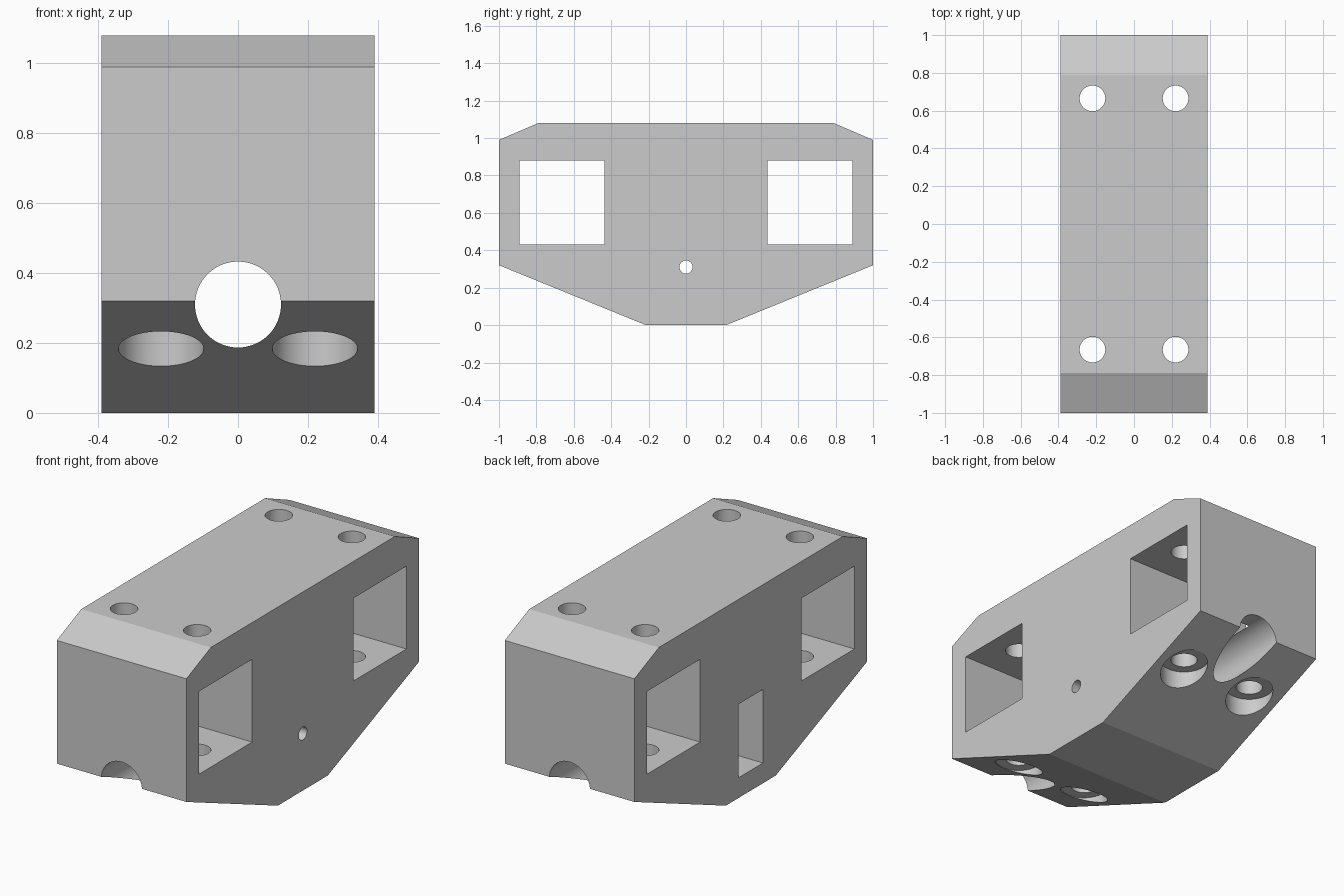
import bpy, bmesh, math
from mathutils import Matrix

cube = bpy.data.objects.get("Cube")
if cube:
    bpy.data.objects.remove(cube, do_unlink=True)

GREY = (0.6, 0.6, 0.6, 1)
mat = bpy.data.materials.new("plain grey")
mat.use_nodes = True
mat.diffuse_color = GREY
mat.node_tree.nodes["Principled BSDF"].inputs["Base Color"].default_value = GREY


def finish(name, bm):
    bmesh.ops.recalc_face_normals(bm, faces=bm.faces)
    mesh = bpy.data.meshes.new(name)
    bm.to_mesh(mesh)
    bm.free()
    mesh.materials.append(mat)
    obj = bpy.data.objects.new(name, mesh)
    bpy.context.collection.objects.link(obj)
    return obj


def prism(name, points, offset):
    """Extrude a closed outline of 3D points along an offset."""
    bm = bmesh.new()
    face = bm.faces.new([bm.verts.new(p) for p in points])
    new = bmesh.ops.extrude_face_region(bm, geom=[face], use_keep_orig=True)["geom"]
    bmesh.ops.translate(bm, vec=offset, verts=[v for v in new if isinstance(v, bmesh.types.BMVert)])
    return finish(name, bm)


def rod(name, radius, axis, center, length):
    """Cylinder along the named axis."""
    turn = {"X": Matrix.Rotation(math.pi / 2, 4, "Y"),
            "Y": Matrix.Rotation(math.pi / 2, 4, "X"),
            "Z": Matrix.Identity(4)}[axis]
    bm = bmesh.new()
    bmesh.ops.create_cone(bm, cap_ends=True, segments=64, radius1=radius, radius2=radius,
                          depth=length, matrix=Matrix.Translation(center) @ turn)
    return finish(name, bm)


# Block: chamfered side outline extruded across the width
HALF_W = 0.39
half = [(0.215, 0), (1, 0.32), (1, 0.99), (0.79, 1.08)]
outline = half + [(-y, z) for y, z in reversed(half)]
body = prism("carriage_block", [(-HALF_W, y, z) for y, z in outline], (2 * HALF_W, 0, 0))

cutters = []
BORE_Z = 0.31

# Square windows and the vertical bolt holes with counterbores below
for s in (-1, 1):
    window = [(-0.6, s * y, z) for y, z in
              ((0.435, 0.43), (0.89, 0.43), (0.89, 0.88), (0.435, 0.88))]
    cutters.append(prism("window_cutter", window, (1.2, 0, 0)))
    for x in (-0.22, 0.22):
        cutters.append(rod("bolt_hole_cutter", 0.068, "Z", (x, s * 0.665, 0.55), 1.4))
        cutters.append(rod("counterbore_cutter", 0.122, "Z", (x, s * 0.665, 0.0175), 0.435))

# Long bore, wedge-ended side pocket and the pin hole behind it
cutters.append(rod("bore_cutter", 0.123, "Y", (0, 0, BORE_Z), 2.4))
pocket = [(-0.6, -0.2), (0, -0.2), (0.2, 0), (0, 0.2), (-0.6, 0.2)]
cutters.append(prism("pocket_cutter", [(x, -0.105, BORE_Z + z) for x, z in pocket], (0, 0.21, 0)))
cutters.append(rod("pin_hole_cutter", 0.035, "X", (0.35, 0, BORE_Z), 0.5))

for cutter in cutters:
    mod = body.modifiers.new("cut", "BOOLEAN")
    mod.operation = "DIFFERENCE"
    mod.solver = "EXACT"
    mod.object = cutter

# Bake the cuts and drop the cutters
deps = bpy.context.evaluated_depsgraph_get()
baked = bpy.data.meshes.new_from_object(body.evaluated_get(deps))
body.modifiers.clear()
body.data = baked
for cutter in cutters:
    bpy.data.objects.remove(cutter, do_unlink=True)

bpy.ops.object.select_all(action="DESELECT")
body.select_set(True)
bpy.context.view_layer.objects.active = body
bpy.ops.object.shade_smooth_by_angle(angle=math.radians(20))
